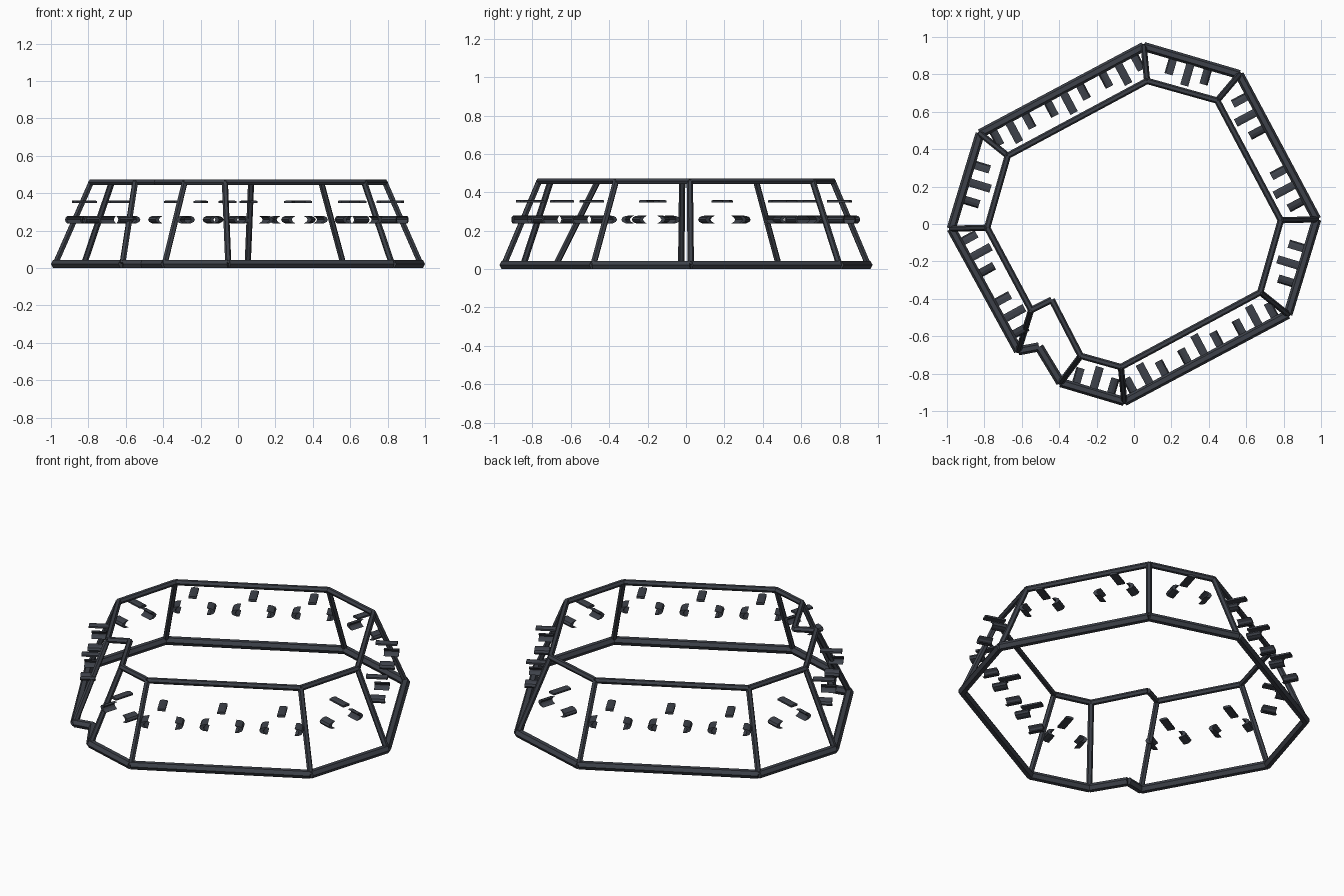
import bpy, bmesh
from math import pi
from mathutils import Vector, Matrix

if "Cube" in bpy.data.objects:
    bpy.data.objects.remove(bpy.data.objects["Cube"], do_unlink=True)

# Single dark slate metal
slate = bpy.data.materials.new("dark_slate_metal")
slate.use_nodes = True
colour = (0.047, 0.053, 0.067, 1)
slate.diffuse_color = colour
slate.node_tree.nodes["Principled BSDF"].inputs["Base Color"].default_value = colour

LOW, HIGH = 0.0215, 0.458


def finish(name, bm):
    bmesh.ops.recalc_face_normals(bm, faces=bm.faces)
    mesh = bpy.data.meshes.new(name)
    bm.to_mesh(mesh)
    bm.free()
    mesh.materials.append(slate)
    obj = bpy.data.objects.new(name, mesh)
    bpy.context.collection.objects.link(obj)


def tube(bm, a, b, radius):
    """Six-sided bar between two points, flat side up."""
    axis = b - a
    turn = axis.to_track_quat('Z', 'Y').to_matrix().to_4x4()
    flat = Matrix.Rotation(pi / 6, 4, 'Z')
    bmesh.ops.create_cone(bm, cap_ends=True, segments=6, radius1=radius, radius2=radius,
                          depth=axis.length,
                          matrix=Matrix.Translation((a + b) / 2) @ turn @ flat)


def extrusion(bm, profile, centre, side, out, length):
    """Profile in the side/up plane, extruded along the outward direction."""
    up = Vector((0, 0, 1))
    rings = []
    for end in (-length / 2, length / 2):
        rings.append([bm.verts.new(centre + side * u + up * v + out * end) for u, v in profile])
    bm.faces.new(rings[0])
    bm.faces.new(rings[1])
    n = len(profile)
    for i in range(n):
        j = (i + 1) % n
        bm.faces.new((rings[0][i], rings[0][j], rings[1][j], rings[1][i]))


def corner(foot, head):
    return Vector((*foot, LOW)), Vector((*head, HIGH))


def opposite(pair):
    return tuple(Vector((-p.x, -p.y, p.z)) for p in pair)


# Corners as foot and head; the far half is the point reflection
a = corner((0.052, 0.949), (0.07, 0.765))
b = corner((0.563, 0.799), (0.445, 0.66))
c = corner((0.977, 0.025), (0.785, 0.02))
d = corner((0.823, -0.483), (0.675, -0.365))

# Entrance notch replaces one corner
notch_front = corner((-0.392, -0.848), (-0.285, -0.705))
notch_inner = corner((-0.508, -0.657), (-0.44, -0.405))
notch_side = corner((-0.618, -0.678), (-0.55, -0.46))
ring = [a, b, c, d, opposite(a), notch_front, notch_inner, notch_side,
        opposite(c), opposite(d)]

# Base rail, top rail and leaning posts
base, top, posts = bmesh.new(), bmesh.new(), bmesh.new()
for p, q in zip(ring, ring[1:] + ring[:1]):
    tube(base, p[0], q[0], 0.0245)
    tube(top, p[1], q[1], 0.017)
    if p is not notch_inner:
        tube(posts, p[0], p[1], 0.0165)
finish("base_rail", base)
finish("top_rail", top)
finish("corner_posts", posts)

# Brackets in threes: a raised flat one between two crescents
plate = [(-0.022, -0.008), (0.022, -0.008), (0.022, 0.002), (0.01, 0.006),
         (-0.01, 0.006), (-0.022, 0.002)]
crescent = [(0.023, 0), (0.016, 0.012), (0, 0.019), (-0.022, 0.021), (-0.004, 0.01),
            (0.002, 0), (-0.004, -0.01), (-0.022, -0.021), (0, -0.019), (0.016, -0.012)]
panels = [(a, b, 1), (b, c, 2), (c, d, 1), (d, opposite(a), 3),
          (opposite(a), notch_front, 1), (notch_side, opposite(c), 2),
          (opposite(c), opposite(d), 1), (opposite(d), a, 3)]
plates, crescents = bmesh.new(), bmesh.new()
for p, q, count in panels:
    side = (q[0] - p[0]).normalized()
    out = Vector((-side.y, side.x, 0))
    for i in range(count):
        mid = p[0].lerp(q[0], (i + 0.5) / count)
        mid.z = 0.355
        extrusion(plates, plate, mid - out * 0.079, side, out, 0.12)
        mid.z = 0.258
        for way in (-1, 1):
            extrusion(crescents, crescent, mid - out * 0.064 + side * (0.097 * way),
                      side * way, out, 0.082)
finish("upper_brackets", plates)
finish("lower_brackets", crescents)
